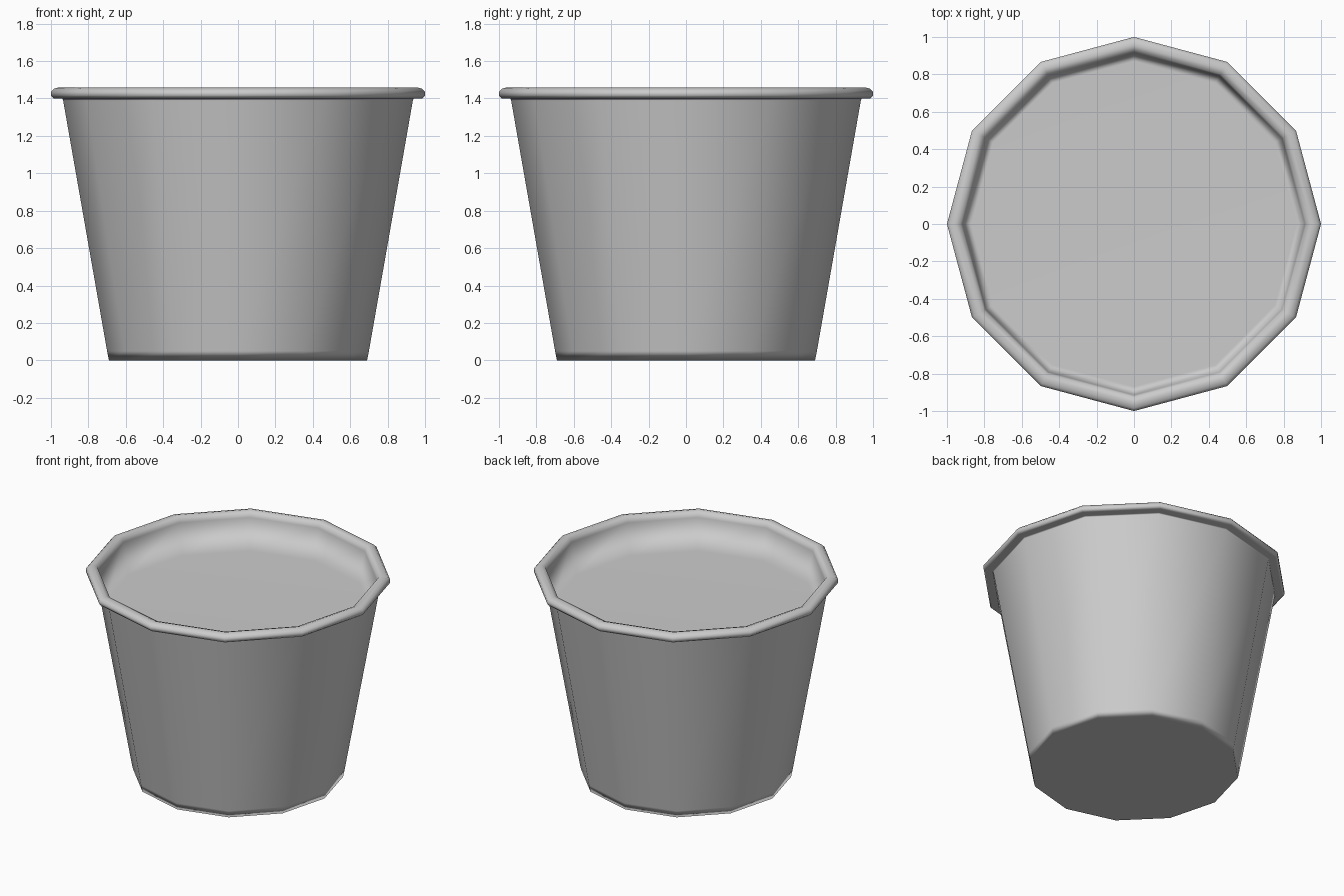
import bpy, bmesh
from math import cos, sin, tau

if "Cube" in bpy.data.objects:
    bpy.data.objects.remove(bpy.data.objects["Cube"])

SIDES = 12


def lathe(name, profile):
    """Revolve (radius, z) points and cap both ends."""
    bm = bmesh.new()
    rings = [[bm.verts.new((r * cos(tau * i / SIDES), r * sin(tau * i / SIDES), z))
              for i in range(SIDES)] for r, z in profile]
    for a, b in zip(rings, rings[1:]):
        for i in range(SIDES):
            j = (i + 1) % SIDES
            bm.faces.new((a[i], a[j], b[j], b[i]))
    bm.faces.new(rings[0][::-1])
    bm.faces.new(rings[-1])
    bmesh.ops.recalc_face_normals(bm, faces=bm.faces)
    for f in bm.faces:
        f.smooth = True
    mesh = bpy.data.meshes.new(name)
    bm.to_mesh(mesh)
    bm.free()
    obj = bpy.data.objects.new(name, mesh)
    bpy.context.collection.objects.link(obj)
    # large faces keep their flat look, small ones round over
    obj.modifiers.new("Weighted", 'WEIGHTED_NORMAL').weight = 60
    return obj


lathe("tapered_pot", [
    (0.69, 0.0), (0.70, 0.05),                     # base and support loop
    (0.935, 1.39), (0.94, 1.40),                   # outer wall
    (0.985, 1.40), (1.0, 1.415), (1.0, 1.435),     # rolled rim
    (0.985, 1.452), (0.955, 1.46), (0.925, 1.45), (0.915, 1.42),
    (0.87, 1.20),                                  # inner wall down to the fill
])
